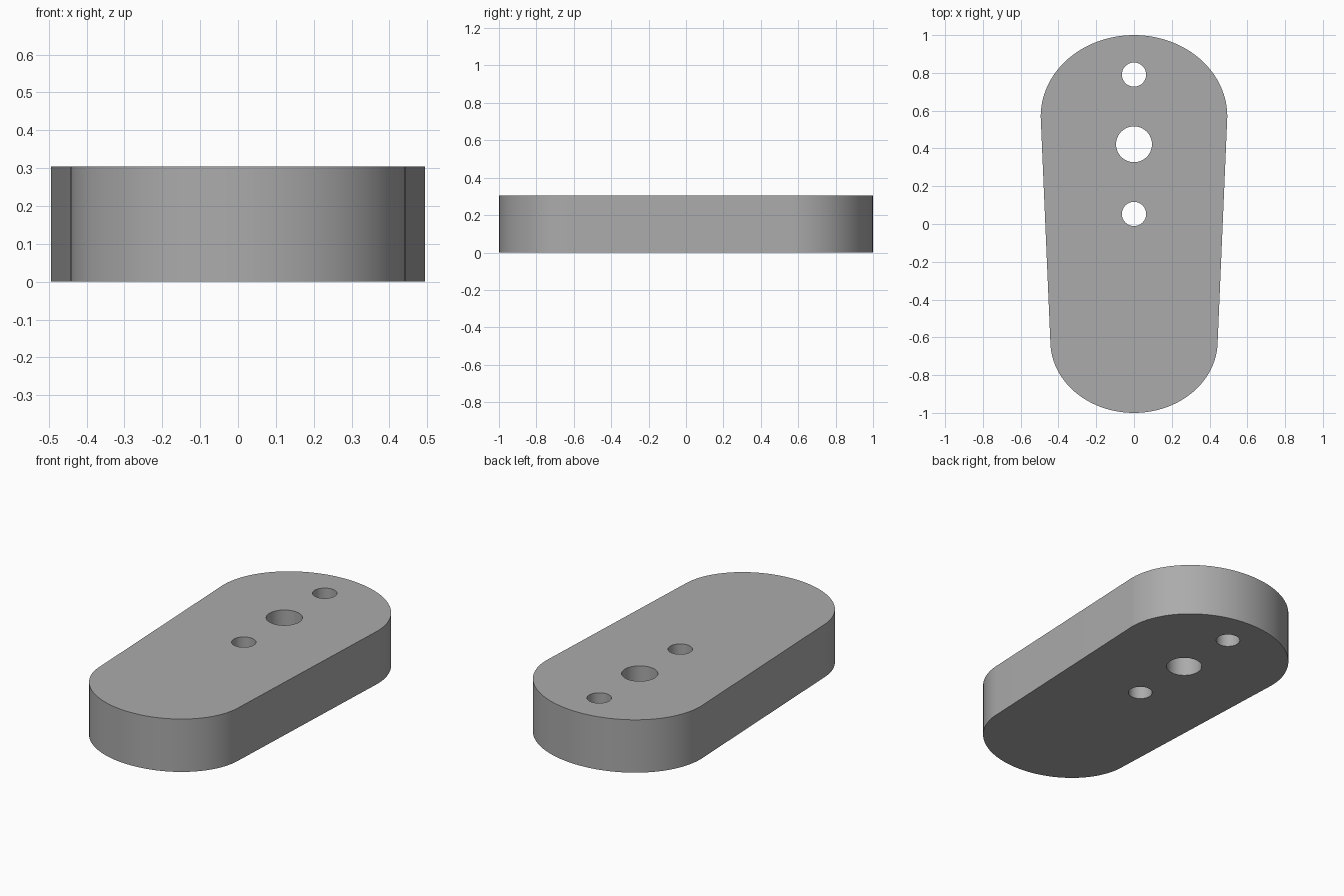
import bpy, bmesh
from math import sin, cos, pi, radians

if "Cube" in bpy.data.objects:
    bpy.data.objects.remove(bpy.data.objects["Cube"])

H = 0.305
N = 48


def half_ellipse(cy, rx, ry, start):
    """Points of a half ellipse, counter-clockwise from the start angle."""
    return [(rx * cos(start + pi * i / N), cy + ry * sin(start + pi * i / N))
            for i in range(N + 1)]


# Tapered plate: wide rounded end at the back, narrower one at the front
outline = half_ellipse(0.57, 0.494, 0.43, 0) + half_ellipse(-0.62, 0.443, 0.38, pi)
bm = bmesh.new()
base = bm.faces.new([bm.verts.new((x, y, 0)) for x, y in outline])
top = bmesh.ops.extrude_face_region(bm, geom=[base])["geom"]
bmesh.ops.translate(bm, vec=(0, 0, H),
                    verts=[g for g in top if isinstance(g, bmesh.types.BMVert)])
bmesh.ops.recalc_face_normals(bm, faces=bm.faces[:])
mesh = bpy.data.meshes.new("plate")
bm.to_mesh(mesh)
bm.free()
plate = bpy.data.objects.new("plate", mesh)
bpy.context.collection.objects.link(plate)

# Dark grey material
grey = bpy.data.materials.new("dark_grey")
grey.diffuse_color = (0.41, 0.41, 0.41, 1)
grey.use_nodes = True
grey.node_tree.nodes["Principled BSDF"].inputs["Base Color"].default_value = grey.diffuse_color
mesh.materials.append(grey)

# Through holes: large centre hole between two small ones
cutters = []
for y, r in ((0.791, 0.064), (0.422, 0.095), (0.053, 0.064)):
    bpy.ops.mesh.primitive_cylinder_add(vertices=48, radius=r, depth=1,
                                        location=(0, y, H / 2))
    cutter = bpy.context.object
    cutter.name = "hole_cutter"
    cutter.hide_render = True
    cutter.data.materials.append(grey)
    cutters.append(cutter)
    mod = plate.modifiers.new("hole", "BOOLEAN")
    mod.operation = "DIFFERENCE"
    mod.solver = "EXACT"
    mod.object = cutter

bpy.ops.object.select_all(action="DESELECT")
plate.select_set(True)
bpy.context.view_layer.objects.active = plate
for mod in plate.modifiers[:]:
    bpy.ops.object.modifier_apply(modifier=mod.name)
for cutter in cutters:
    bpy.data.objects.remove(cutter)

# Smooth curved walls, sharp rims
bpy.ops.object.shade_smooth_by_angle(angle=radians(30))
